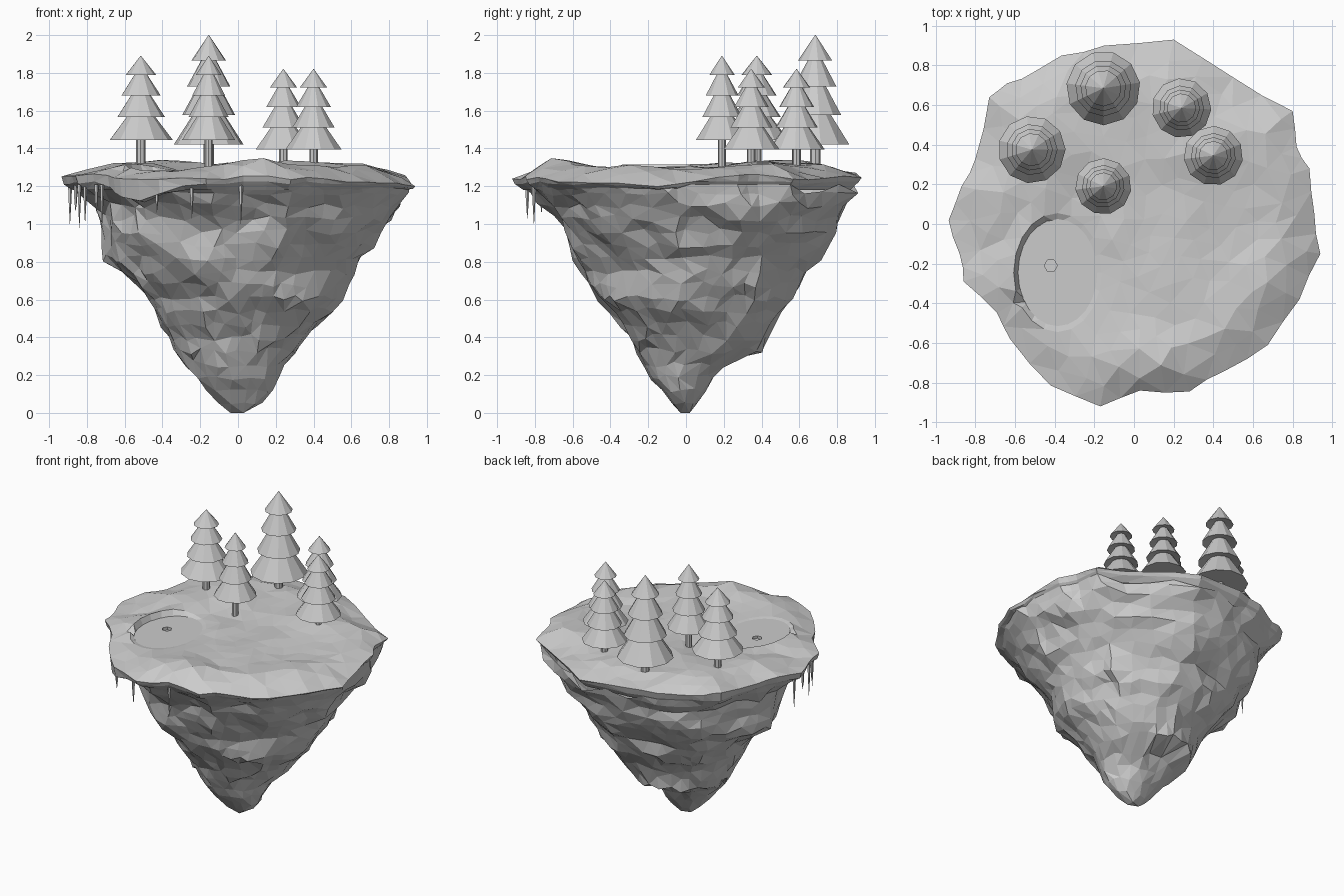
import bpy
import bmesh
import math
import random
from mathutils import Vector, geometry, noise

random.seed(7)
cube = bpy.data.objects.get("Cube")
if cube:
    bpy.data.objects.remove(cube, do_unlink=True)

GREY = (0.6, 0.6, 0.6, 1)
mat = bpy.data.materials.new("plain grey")
mat.use_nodes = True
mat.diffuse_color = GREY
shader = next(n for n in mat.node_tree.nodes if n.type == "BSDF_PRINCIPLED")
shader.inputs["Base Color"].default_value = GREY
shader.inputs["Roughness"].default_value = 0.8


def finish(name, bm, triangulate=False):
    """Turn a bmesh into a flat shaded object."""
    if triangulate:
        bmesh.ops.triangulate(bm, faces=bm.faces)
    bmesh.ops.recalc_face_normals(bm, faces=bm.faces)
    mesh = bpy.data.meshes.new(name)
    bm.to_mesh(mesh)
    bm.free()
    mesh.materials.append(mat)
    obj = bpy.data.objects.new(name, mesh)
    bpy.context.collection.objects.link(obj)
    return obj


def loft(name, rings, merge=0.0, caps=(True, True)):
    """Skin a stack of equally sized rings, close the ends, weld small faces."""
    bm = bmesh.new()
    rows = [[bm.verts.new(p) for p in ring] for ring in rings]
    n = len(rows[0])
    for low, high in zip(rows, rows[1:]):
        for i in range(n):
            j = (i + 1) % n
            bm.faces.new((low[i], low[j], high[j], high[i]))
    for row, cap in zip((rows[0], rows[-1]), caps):
        if cap:
            bm.faces.new(row)
    if merge:
        bmesh.ops.triangulate(bm, faces=bm.faces)
        bmesh.ops.remove_doubles(bm, verts=bm.verts, dist=merge)
    return finish(name, bm)


def circle(x, y, z, r, n, turn=0.0):
    steps = [turn + math.tau * i / n for i in range(n)]
    return [(x + r * math.cos(a), y + r * math.sin(a), z) for a in steps]


def clamp(t):
    return max(0.0, min(1.0, t))


def wobble(x, y, z, scale):
    return noise.noise(Vector((x, y, z)) * scale)


# Island rim, anticlockwise from the left side
CORNERS = [(.91, .05), (.885, .28), (.82, .39), (.8, .57), (.5, .74), (.2, .93),
           (-.15, .9), (-.365, .85), (-.5, .77), (-.64, .71), (-.73, .64),
           (-.8, .33), (-.87, .19), (-.935, .02), (-.88, -.15), (-.86, -.29),
           (-.69, -.45), (-.625, -.58), (-.42, -.815), (-.17, -.92), (.03, -.84),
           (.28, -.845), (.46, -.74), (.675, -.61), (.835, -.38), (.94, -.15)]
rim = []
for i, corner in enumerate(CORNERS):
    a, b = Vector(corner), Vector(CORNERS[(i + 1) % len(CORNERS)])
    rim += [a, a.lerp(b, 0.5) * random.uniform(0.99, 1.01)]

# Rock extents: z, x min, x max, y min, y max
EXTENTS = [(0, -.04, .04, -.04, .03), (.04, -.09, .12, -.07, .05),
           (.1, -.15, .18, -.12, .09), (.2, -.23, .22, -.19, .16),
           (.29, -.3, .26, -.23, .26), (.33, -.33, .31, -.26, .4),
           (.45, -.4, .42, -.33, .45), (.6, -.48, .53, -.48, .55),
           (.7, -.57, .59, -.53, .62), (.8, -.68, .63, -.57, .69),
           (1, -.71, .77, -.68, .82), (1.1, -.75, .84, -.75, .87),
           (1.21, -.9, .91, -.88, .9)]
TOP = EXTENTS[-1][0]


def extents(z):
    for low, high in zip(EXTENTS, EXTENTS[1:]):
        if z <= high[0]:
            t = (z - low[0]) / (high[0] - low[0])
            return [p + (q - p) * t for p, q in zip(low, high)][1:]


def rock_ring(z):
    x0, x1, y0, y1 = extents(z)
    rough = clamp(z * 5) * clamp((TOP - z) * 12)
    ring = []
    for p in rim:
        u = p.normalized().lerp(p / 0.92, (z / TOP) ** 2)
        a = random.uniform(-0.05, 0.05) * rough
        ux = u.x * math.cos(a) - u.y * math.sin(a)
        uy = u.x * math.sin(a) + u.y * math.cos(a)
        x = (x0 + x1) / 2 + (x1 - x0) / 2 * ux
        y = (y0 + y1) / 2 + (y1 - y0) / 2 * uy
        swell = 1 + rough * (0.09 * wobble(x, y, z * 2.5, 3) + random.uniform(-.01, .01))
        ring.append((x * swell, y * swell, z + rough * random.uniform(-.02, .02)))
    return ring


# Rock underside with irregular strata, its top edge meeting the rim
levels = [0, 0.05] + [0.12 + 0.07 * i for i in range(15)] + [1.16]
edge_ring = [(p.x * 0.97, p.y * 0.97, TOP) for p in rim]
loft("rock_base", [rock_ring(z) for z in levels] + [edge_ring], merge=0.05,
     caps=(True, False))

# Ground on top, with a pond hollow and a mound at the front
POND = Vector((-0.385, -0.245))
POND_SIZE = Vector((0.185, 0.25))
POND_LEVEL = 1.278


def on_pond(a, e):
    return Vector((POND.x + POND_SIZE.x * e * math.cos(a),
                   POND.y + POND_SIZE.y * e * math.sin(a)))


def ground_height(p, f):
    z = 1.293 + 0.035 * wobble(p.x, p.y, 0.3, 4) + 0.025 * clamp(p.y * 3)
    z += 0.05 * math.exp(-((p.x - 0.12) ** 2 / 0.06 + (p.y + 0.7) ** 2 / 0.025))
    z -= (0.058 + 0.02 * p.x) * clamp((f - 0.8) / 0.2)
    e = math.hypot((p.x - POND.x) / POND_SIZE.x, (p.y - POND.y) / POND_SIZE.y)
    bank = clamp((-0.34 - p.x) * 6) * clamp((p.y + 0.5) * 6)
    if e < 1.05:
        return POND_LEVEL - 0.006 - 0.03 * bank
    if e < 1.25:
        return POND_LEVEL + 0.004 + 0.034 * bank
    return z


points = [(p, 1.0) for p in rim] + [(p * random.uniform(.88, .93), 0.9) for p in rim[::2]]
for e in (1.0, 1.2):
    points += [(on_pond(math.tau * i / 20, e), 0.5) for i in range(20)]
for _ in range(4000):
    k = random.randrange(len(rim))
    f = math.sqrt(random.random()) * 0.9
    p = rim[k].lerp(rim[(k + 1) % len(rim)], random.random()) * f
    if all((p - q).length > 0.085 for q, _f in points):
        points.append((p, f))

edges = [(i, (i + 1) % len(rim)) for i in range(len(rim))]
flat, _, faces, origin, _, _ = geometry.delaunay_2d_cdt([p for p, f in points], edges, [], 1, 1e-5)
bm = bmesh.new()
verts = []
for p, source in zip(flat, origin):
    f = points[source[0]][1] if source else 0.9
    verts.append(bm.verts.new((p.x, p.y, ground_height(p, f))))
for face in faces:
    bm.faces.new([verts[i] for i in face])

# Drooping lip around the ground, then a fold tucked inside the rock
for shrink, drop, droop, ceiling in ((0.985, 0.025, 0.085, 1.225), (0.95, 0, 0, TOP - 0.03)):
    border = [e for e in bm.edges if e.is_boundary]
    new = bmesh.ops.extrude_edge_only(bm, edges=border)["geom"]
    for v in (g for g in new if isinstance(g, bmesh.types.BMVert)):
        sag = droop * math.exp(-((v.co.x + 0.54) ** 2 + (v.co.y + 0.65) ** 2) / 0.05)
        z = v.co.z - drop * (1 - 0.6 * v.co.x) - sag + random.uniform(-0.008, 0.008)
        v.co = (v.co.x * shrink, v.co.y * shrink, min(z, ceiling))
finish("ground", bm, triangulate=True)

# Frozen pond with a six-sided hole
ANGLES = [math.tau * i / 24 for i in range(24)]
HOLE = 0.033


def hexagon(z):
    ring = []
    for a in ANGLES:
        r = HOLE * math.cos(math.pi / 6) / math.cos(a % (math.pi / 3) - math.pi / 6)
        ring.append((-0.42 + r * math.cos(a), -0.21 + r * math.sin(a), z))
    return ring


shore = [(*on_pond(a, 1.08), POND_LEVEL) for a in ANGLES]
loft("pond", [shore, hexagon(POND_LEVEL), hexagon(POND_LEVEL - 0.03)], caps=(False, True))

# Fir trees: x, y, radius, foliage bottom, top
TREES = [(-.515, .375, .17, 1.445, 1.89), (-.155, .685, .187, 1.42, 2),
         (-.155, .19, .142, 1.445, 1.89), (.4, .345, .15, 1.395, 1.82),
         (.24, .585, .15, 1.395, 1.82)]
# Foliage profile: share of the radius, share of the height
TIERS = [(1, 0), (.42, .29), (.76, .27), (.28, .55), (.62, .53),
         (.18, .79), (.49, .77), (.01, 1)]
for i, (x, y, radius, low, top) in enumerate(TREES, 1):
    turn = random.random()
    loft(f"tree_foliage_{i}", [circle(x, y, low + h * (top - low), radius * r, 11, turn)
                               for r, h in TIERS])
    loft(f"tree_trunk_{i}", [circle(x, y, z, radius * 0.15, 8) for z in (1.28, low + 0.02)])

# Icicles under the rim: x, y, tip height
ICICLES = [(-.89, .04, 1.0), (-.86, -.1, 1.07), (-.84, -.2, .98), (-.81, -.28, 1.01),
           (-.75, -.36, 1.06), (-.72, -.4, 1.0), (-.43, -.765, 1.06),
           (-.245, -.84, 1.03), (.015, -.805, 1.0)]
for i, (x, y, tip) in enumerate(ICICLES, 1):
    loft(f"icicle_{i}", [circle(x, y, z, r, 5) for z, r in
                         ((1.21, .012), (1.12, .008), (tip, .001))])
